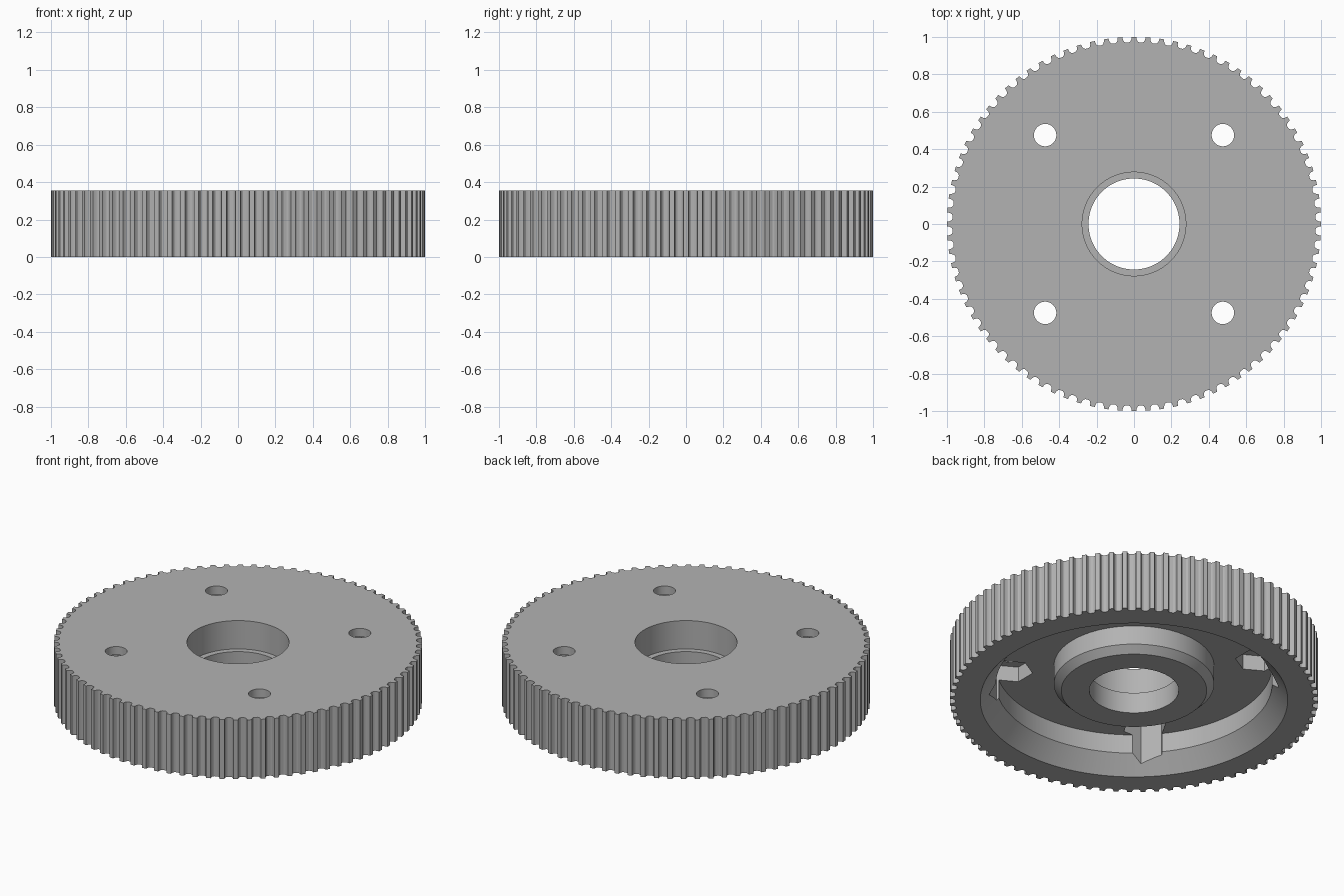
import bpy, bmesh, math
from mathutils import Matrix, Vector

if "Cube" in bpy.data.objects:
    bpy.data.objects.remove(bpy.data.objects["Cube"])

TEETH = 84
HEIGHT = 0.355

grey = bpy.data.materials.new("plain_grey")
grey.use_nodes = True
colour = (0.45, 0.45, 0.45, 1)
grey.diffuse_color = colour
grey.node_tree.nodes["Principled BSDF"].inputs["Base Color"].default_value = colour


def make_object(name, bm):
    bmesh.ops.recalc_face_normals(bm, faces=bm.faces)
    mesh = bpy.data.meshes.new(name)
    bm.to_mesh(mesh)
    bm.free()
    mesh.materials.append(grey)
    obj = bpy.data.objects.new(name, mesh)
    bpy.context.collection.objects.link(obj)
    return obj


# Rounded belt groove: (offset in tooth pitches, radius)
half_groove = [(0.33, 1.0), (0.30, 0.986), (0.23, 0.976), (0.12, 0.971)]
groove = [(-u, r) for u, r in half_groove] + [(u, r) for u, r in reversed(half_groove)]

# Closed section of the wheel; None stands for the toothed rim
section = [
    (None, 0), (None, HEIGHT),
    (0.277, HEIGHT), (0.277, 0.185), (0.243, 0.185),   # bearing seat
    (0.243, 0.06), (0.395, 0.06), (0.435, 0.10),       # chamfered hub
    (0.435, 0.214), (0.75, 0.214),                     # recess floor
    (0.75, 0.10), (0.835, 0),                          # flared rim mouth
]

# Revolve the section, following the tooth outline on the rim
bm = bmesh.new()
rings = []
for tooth in range(TEETH):
    for offset, rim in groove:
        angle = (tooth + 0.5 + offset) * math.tau / TEETH
        ring = []
        for radius, z in section:
            r = rim if radius is None else radius
            ring.append(bm.verts.new((r * math.cos(angle), r * math.sin(angle), z)))
        rings.append(ring)
for i, ring in enumerate(rings):
    after = rings[(i + 1) % len(rings)]
    for j in range(len(section)):
        k = (j + 1) % len(section)
        bm.faces.new((ring[j], after[j], after[k], ring[k]))
wheel = make_object("toothed_wheel", bm)


# Cutters for the bolt holes and the six-sided nut pockets
def prisms(name, sides, radius, bottom, top, turn):
    bm = bmesh.new()
    for quarter in range(4):
        spin = Matrix.Rotation(quarter * math.pi / 2, 4, "Z")
        place = Matrix.Translation(Vector((0.475, 0.475, (bottom + top) / 2)))
        bmesh.ops.create_cone(
            bm, cap_ends=True, segments=sides, radius1=radius, radius2=radius,
            depth=top - bottom, matrix=spin @ place @ Matrix.Rotation(turn, 4, "Z"))
    cutter = make_object(name, bm)
    cutter.hide_render = True
    return cutter


cutters = [
    prisms("nut_pocket_cutter", 6, 0.12, -0.1, 0.305, math.radians(30)),
    prisms("bolt_hole_cutter", 40, 0.06, 0.25, 0.5, 0),
]
bpy.context.view_layer.objects.active = wheel
wheel.select_set(True)
for cutter in cutters:
    cut = wheel.modifiers.new(cutter.name, "BOOLEAN")
    cut.operation = "DIFFERENCE"
    cut.solver = "EXACT"
    cut.object = cutter
    bpy.ops.object.modifier_apply(modifier=cut.name)
for cutter in cutters:
    bpy.data.objects.remove(cutter)

# Keep the corners crisp and the round walls smooth
bpy.ops.object.select_all(action="DESELECT")
wheel.select_set(True)
bpy.ops.object.shade_smooth_by_angle(angle=math.radians(25))
